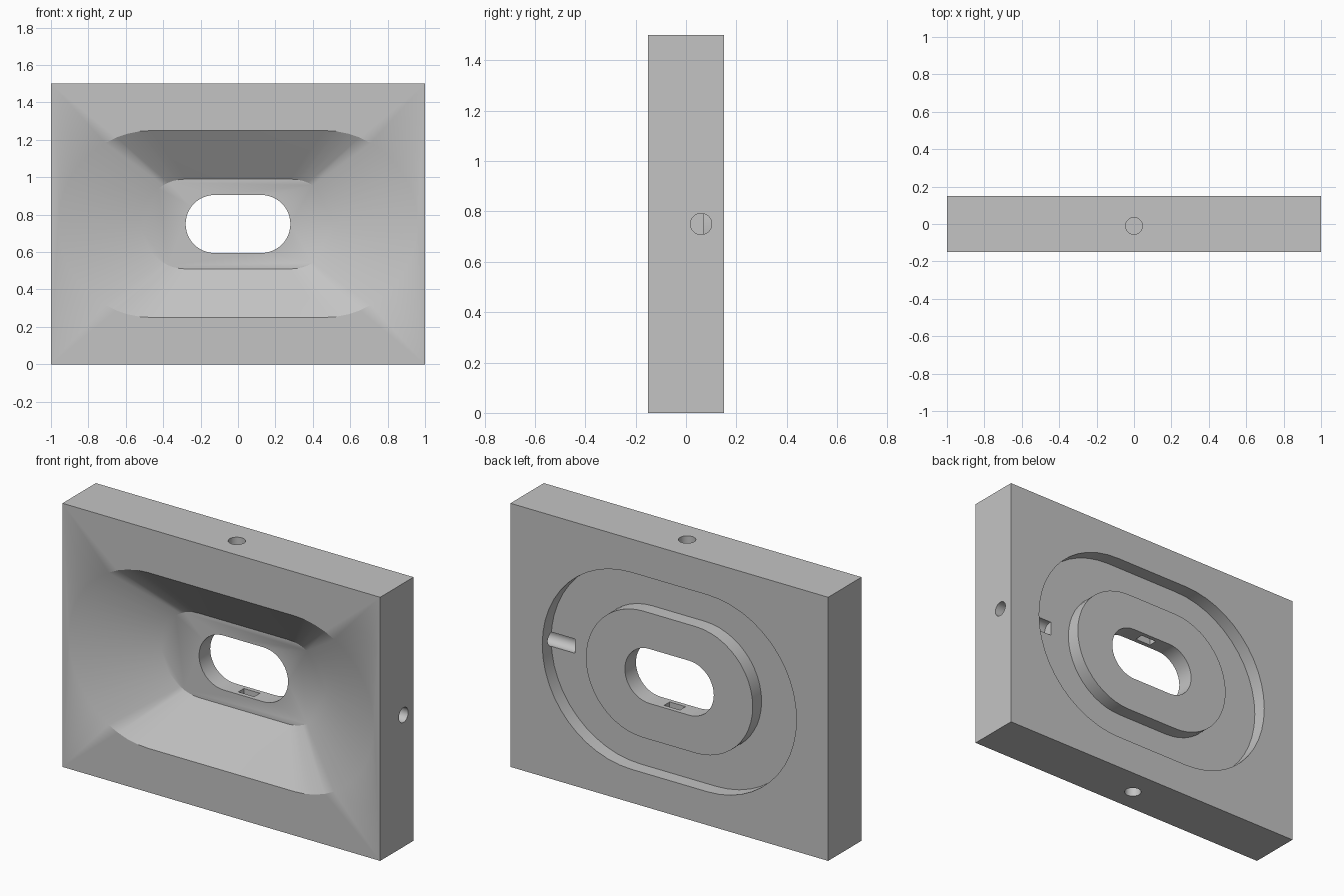
import bpy, bmesh
from math import cos, sin, pi, radians
from mathutils import Matrix, Vector

if "Cube" in bpy.data.objects:
    bpy.data.objects.remove(bpy.data.objects["Cube"], do_unlink=True)

MID = 0.75   # height of the shared centre line

grey = bpy.data.materials.new("plain grey")
grey.use_nodes = True
colour = (0.55, 0.55, 0.55, 1)
grey.diffuse_color = colour
grey.node_tree.nodes["Principled BSDF"].inputs["Base Color"].default_value = colour


def add_object(name, bm):
    bmesh.ops.recalc_face_normals(bm, faces=bm.faces)
    mesh = bpy.data.meshes.new(name)
    bm.to_mesh(mesh)
    bm.free()
    mesh.materials.append(grey)
    obj = bpy.data.objects.new(name, mesh)
    bpy.context.collection.objects.link(obj)
    return obj


def box(name, size, centre):
    bm = bmesh.new()
    bmesh.ops.create_cube(bm, size=1)
    bmesh.ops.scale(bm, vec=size, verts=bm.verts)
    bmesh.ops.translate(bm, vec=centre, verts=bm.verts)
    return add_object(name, bm)


def oblong_ring(bm, y, half_straight, radius, steps=24):
    ring = []
    for side in (1, -1):
        for i in range(steps + 1):
            a = side * pi / 2 - pi / 2 + pi * i / steps - (pi / 2 if side > 0 else -pi / 2)
            a = -pi / 2 + pi * i / steps + (0 if side > 0 else pi)
            ring.append(bm.verts.new((side * half_straight + radius * cos(a), y,
                                      MID + radius * sin(a))))
    return ring


def oblong_loft(name, start, end):
    """Solid between two rounded oblongs, each (y, half straight length, radius)."""
    bm = bmesh.new()
    a, b = oblong_ring(bm, *start), oblong_ring(bm, *end)
    for i in range(len(a)):
        j = (i + 1) % len(a)
        bm.faces.new((a[i], a[j], b[j], b[i]))
    bm.faces.new(a)
    bm.faces.new(b)
    return add_object(name, bm)


def drill(name, radius, start, end):
    start, end = Vector(start), Vector(end)
    axis = end - start
    bm = bmesh.new()
    turn = axis.to_track_quat('Z', 'Y').to_matrix().to_4x4()
    bmesh.ops.create_cone(bm, cap_ends=True, segments=32, radius1=radius, radius2=radius,
                          depth=axis.length,
                          matrix=Matrix.Translation((start + end) / 2) @ turn)
    return add_object(name, bm)


def cut(target, cutter):
    mod = target.modifiers.new("cut", 'BOOLEAN')
    mod.operation = 'DIFFERENCE'
    mod.solver = 'EXACT'
    mod.object = cutter
    bpy.context.view_layer.objects.active = target
    bpy.ops.object.modifier_apply(modifier=mod.name)
    bpy.data.objects.remove(cutter, do_unlink=True)


# Rectangular plate
plate = box("plate", (2, 0.3, 1.5), (0, 0, MID))

# Tapered front recess and the opening through its floor
cut(plate, oblong_loft("front_recess", (-0.17, 0.478, 0.526), (0.05, 0.28, 0.24)))
cut(plate, oblong_loft("opening", (-0.1, 0.125, 0.155), (0.2, 0.125, 0.155)))

# Back groove around a raised centre
groove = oblong_loft("back_groove", (0.07, 0.24, 0.56), (0.2, 0.24, 0.56))
cut(groove, oblong_loft("groove_core", (0, 0.165, 0.36), (0.3, 0.165, 0.36)))
cut(plate, groove)

# Side port running into the groove floor
cut(plate, drill("side_port", 0.042, (1.1, 0.06, MID), (0.65, 0.06, MID)))

# Blind holes above and below, with small pockets in the opening wall
for s in (1, -1):
    cut(plate, drill("blind_hole", 0.045, (0, -0.01, MID + s * 0.85), (0, -0.01, MID + s * 0.57)))
    cut(plate, box("pocket", (0.1, 0.05, 0.09), (0, 0.1, MID + s * 0.155)))

# Soft shading on shallow angles, crisp edges elsewhere
bpy.ops.object.select_all(action='DESELECT')
plate.select_set(True)
bpy.context.view_layer.objects.active = plate
bpy.ops.object.shade_smooth_by_angle(angle=radians(30))
